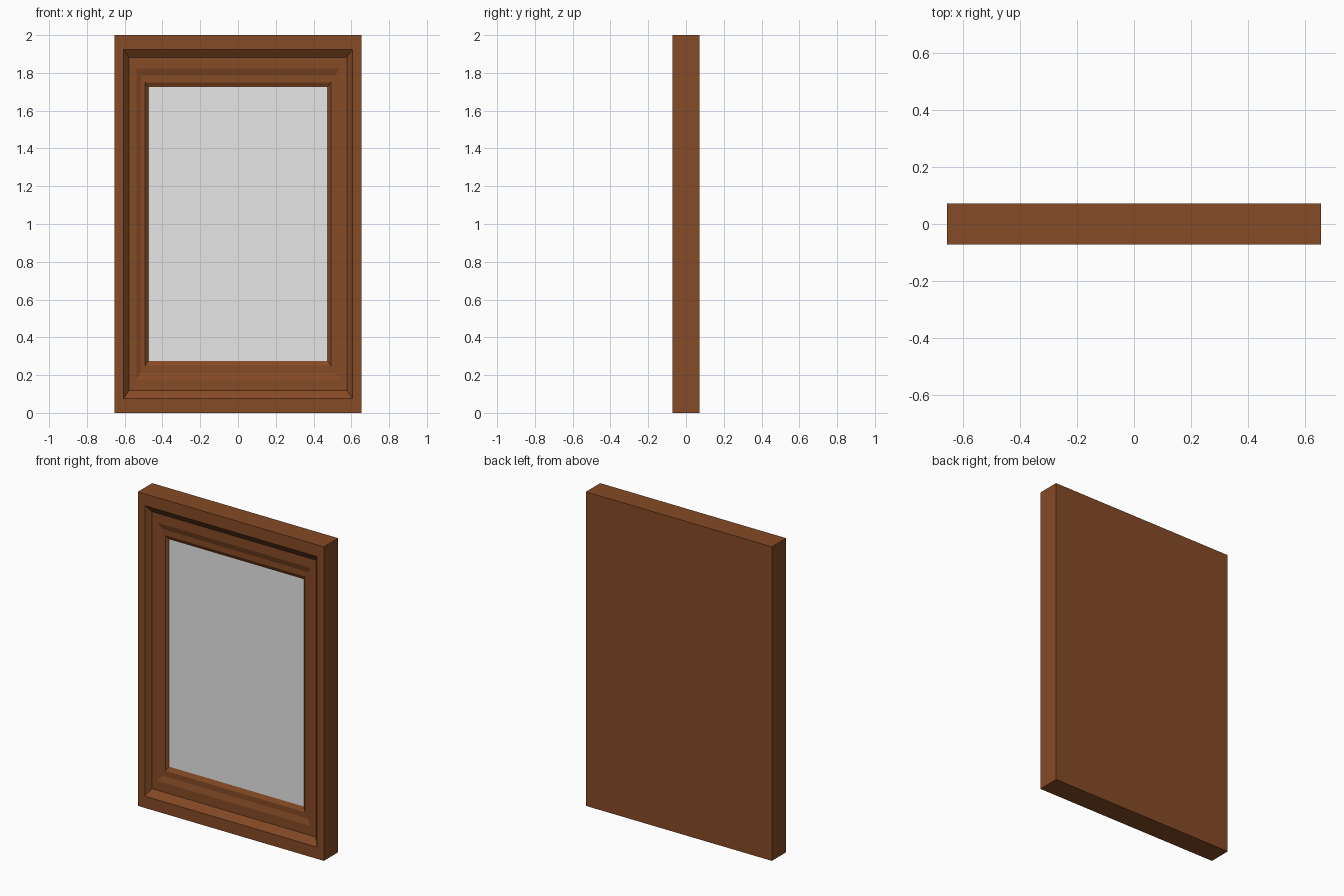
import bpy, bmesh

default = bpy.data.objects.get("Cube")
if default:
    bpy.data.objects.remove(default, do_unlink=True)

HALF_W, HALF_H, HALF_D = 0.655, 1.0, 0.072

# Moulding profile from rim to opening: (scale of the outline, depth behind the front)
PROFILE = [(1.0, 0.0), (0.925, 0.0), (0.882, 0.032), (0.822, 0.032),
           (0.785, 0.043), (0.75, 0.043), (0.724, 0.057)]


def material(name, color):
    mat = bpy.data.materials.new(name)
    mat.use_nodes = True
    mat.diffuse_color = color
    mat.node_tree.nodes["Principled BSDF"].inputs["Base Color"].default_value = color
    return mat


def ring(bm, scale, y):
    """Four corners of a scaled outline at depth y."""
    corners = [(-1, -1), (1, -1), (1, 1), (-1, 1)]
    return [bm.verts.new((sx * HALF_W * scale, y, HALF_H + sz * HALF_H * scale))
            for sx, sz in corners]


def finish(bm, name, mat):
    mesh = bpy.data.meshes.new(name)
    bm.to_mesh(mesh)
    bm.free()
    mesh.materials.append(mat)
    obj = bpy.data.objects.new(name, mesh)
    bpy.context.collection.objects.link(obj)
    return obj


wood = material("brown wood", (0.235, 0.069, 0.019, 1))
grey = material("pale grey", (0.8, 0.8, 0.8, 1))

# Frame: solid back and sides, stepped mitred moulding on the front
bm = bmesh.new()
rings = [ring(bm, 1.0, HALF_D)]
rings += [ring(bm, s, -HALF_D + d) for s, d in PROFILE]
bm.faces.new(list(reversed(rings[0])))
for outer, inner in zip(rings, rings[1:]):
    for i in range(4):
        j = (i + 1) % 4
        bm.faces.new((outer[i], outer[j], inner[j], inner[i]))
finish(bm, "frame", wood)

# Panel filling the opening
bm = bmesh.new()
scale, depth = PROFILE[-1]
bm.faces.new(ring(bm, scale, -HALF_D + depth))
finish(bm, "picture_panel", grey)
